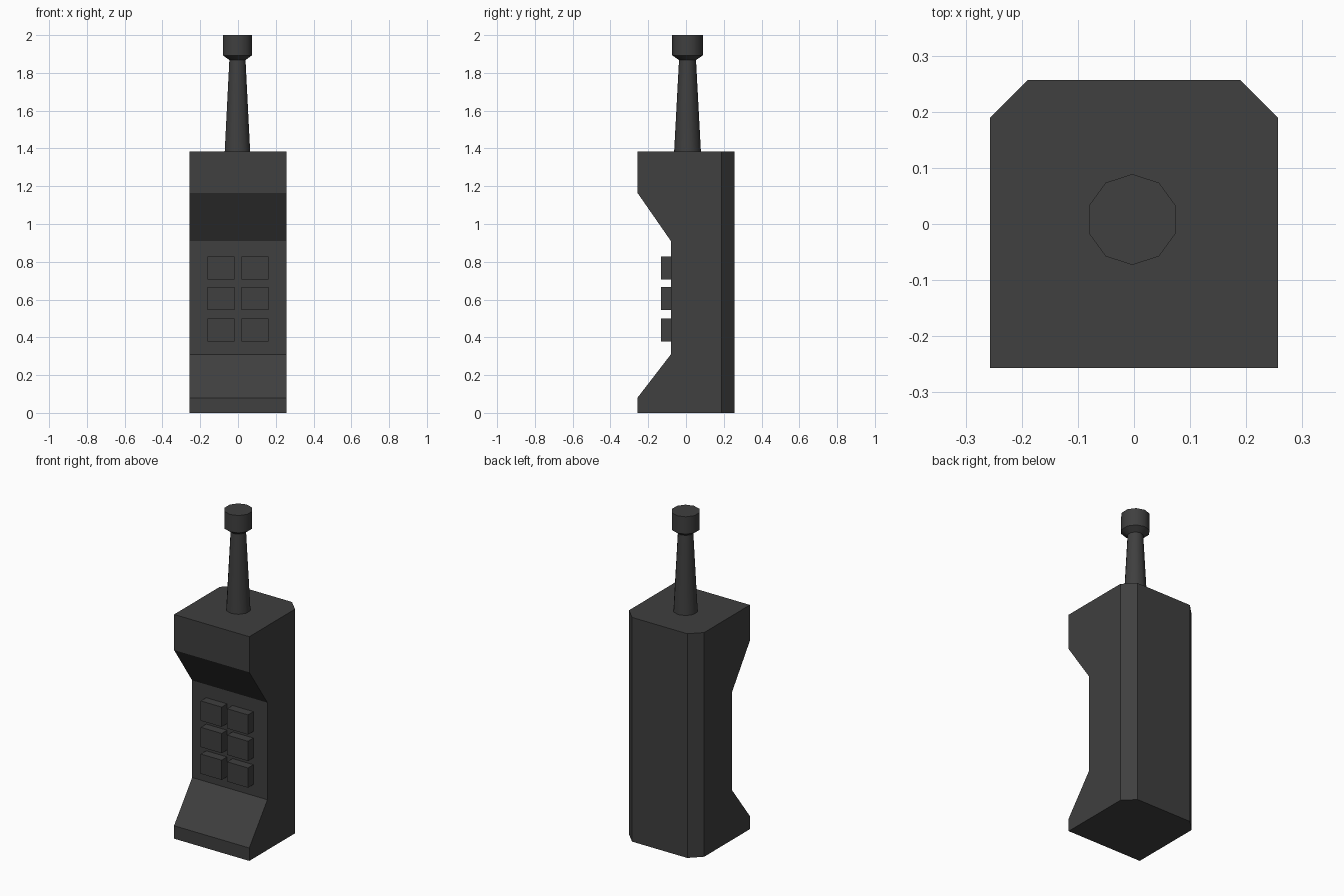
import bpy, bmesh, math

cube = bpy.data.objects.get("Cube")
if cube:
    bpy.data.objects.remove(cube, do_unlink=True)

# One dark grey plastic for everything
plastic = bpy.data.materials.new("dark grey plastic")
plastic.use_nodes = True
GREY = (0.05, 0.05, 0.05, 1)
plastic.diffuse_color = GREY
plastic.node_tree.nodes["Principled BSDF"].inputs["Base Color"].default_value = GREY


def add_object(name, bm):
    bmesh.ops.recalc_face_normals(bm, faces=bm.faces)
    mesh = bpy.data.meshes.new(name)
    bm.to_mesh(mesh)
    bm.free()
    mesh.materials.append(plastic)
    obj = bpy.data.objects.new(name, mesh)
    bpy.context.collection.objects.link(obj)
    return obj


# Body: side profile (y, z) extruded across x, back corners chamfered
HALF, RECESS, TOP = 0.257, -0.08, 1.385
profile = [(HALF, 0), (-HALF, 0), (-HALF, 0.08), (RECESS, 0.31),
           (RECESS, 0.91), (-HALF, 1.165), (-HALF, TOP), (HALF, TOP)]
bm = bmesh.new()
side = bm.faces.new([bm.verts.new((-HALF, y, z)) for y, z in profile])
ext = bmesh.ops.extrude_face_region(bm, geom=[side])
new_verts = [v for v in ext["geom"] if isinstance(v, bmesh.types.BMVert)]
bmesh.ops.translate(bm, verts=new_verts, vec=(2 * HALF, 0, 0))
back_edges = [e for e in bm.edges
              if all(v.co.y > HALF - 0.01 for v in e.verts)
              and abs(e.verts[0].co.z - e.verts[1].co.z) > 1]
bmesh.ops.bevel(bm, geom=back_edges, offset=0.068, segments=1, affect='EDGES')
add_object("body", bm)

# Keypad: two columns of three raised keys
KEY_W, KEY_D, KEY_H = 0.143, 0.063, 0.122
for row, z in enumerate((0.44, 0.605, 0.768)):
    for label, x in (("right", -0.09), ("left", 0.09)):
        bm = bmesh.new()
        bmesh.ops.create_cube(bm, size=1)
        bmesh.ops.scale(bm, verts=bm.verts, vec=(KEY_W, KEY_D, KEY_H))
        key = add_object(f"key_{label}_{row + 1}", bm)
        key.location = (x, -0.133 + KEY_D / 2, z)

# Antenna: ten-sided tapered rod flaring into a cap
SIDES = 10
rings = [(0.071, TOP - 0.005), (0.045, 1.868), (0.081, 1.893), (0.081, 2.0)]
bm = bmesh.new()
loops = []
for r, z in rings:
    angles = [math.pi / 2 + math.tau * i / SIDES for i in range(SIDES)]
    loops.append([bm.verts.new((r * math.cos(a), r * math.sin(a), z)) for a in angles])
for low, high in zip(loops, loops[1:]):
    for i in range(SIDES):
        j = (i + 1) % SIDES
        bm.faces.new((low[i], low[j], high[j], high[i]))
bm.faces.new(loops[0])
bm.faces.new(loops[-1])
antenna = add_object("antenna", bm)
antenna.location = (-0.003, 0.008, 0)
bpy.ops.object.select_all(action='DESELECT')
antenna.select_set(True)
bpy.context.view_layer.objects.active = antenna
bpy.ops.object.shade_smooth_by_angle(angle=math.radians(40))
